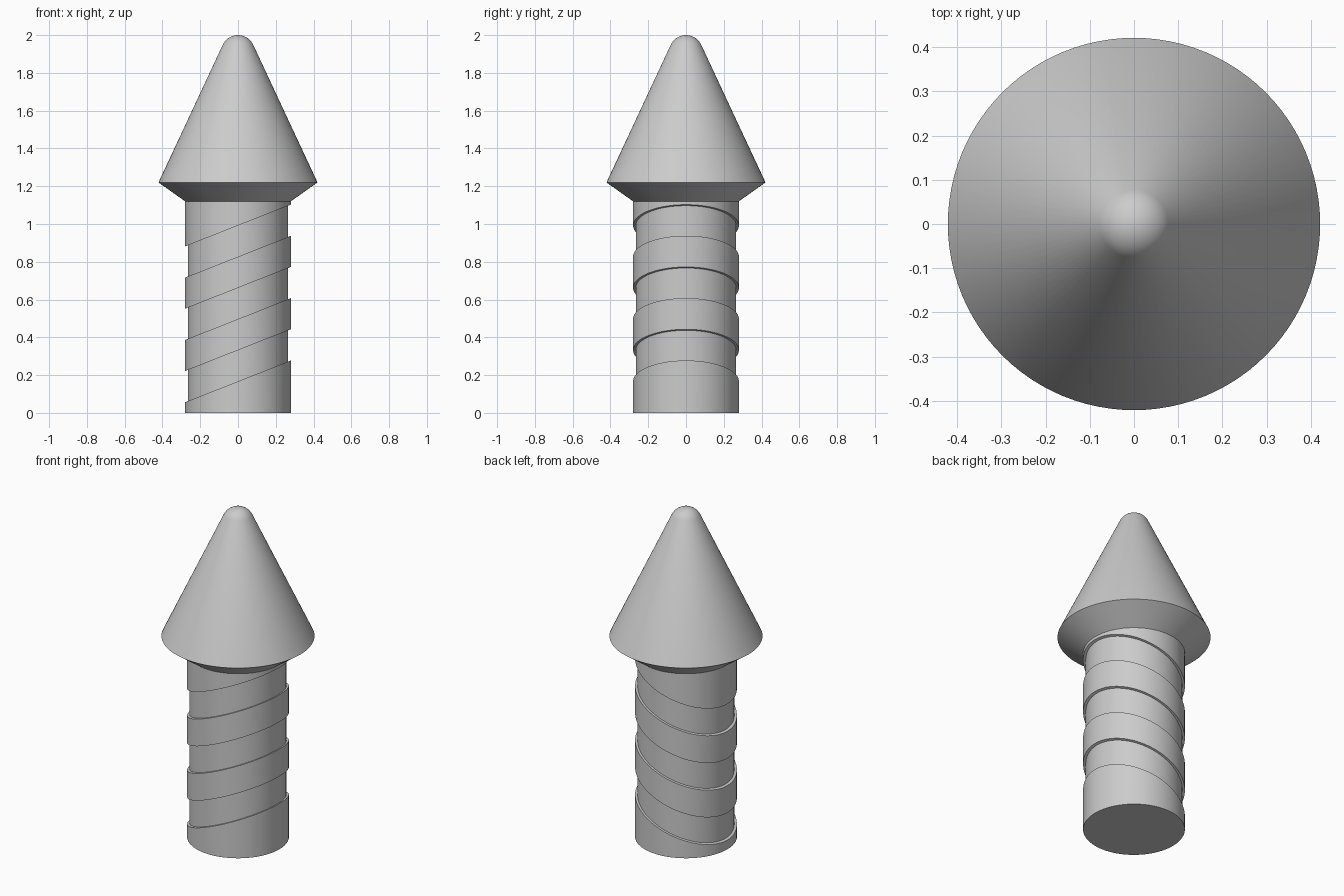
import bpy, bmesh
from math import cos, sin, pi, radians, sqrt

if "Cube" in bpy.data.objects:
    bpy.data.objects.remove(bpy.data.objects["Cube"])

SEG = 96


def loft(name, rings):
    """Closed round solid from rings (radius, height, tilt); radius 0 is a tip."""
    bm = bmesh.new()
    loops = []
    for r, z, tilt in rings:
        if r == 0:
            loops.append([bm.verts.new((0, 0, z))])
            continue
        angles = [2 * pi * i / SEG for i in range(SEG)]
        loops.append([bm.verts.new((r * cos(a), r * sin(a), z + tilt * r * cos(a)))
                      for a in angles])
    for a, b in zip(loops, loops[1:]):
        for i in range(SEG):
            j = (i + 1) % SEG
            if len(b) == 1:
                bm.faces.new((a[i], a[j], b[0]))
            else:
                bm.faces.new((a[i], a[j], b[j], b[i]))
    bm.faces.new(loops[0][::-1])
    if len(loops[-1]) > 1:
        bm.faces.new(loops[-1])
    mesh = bpy.data.meshes.new(name)
    bm.to_mesh(mesh)
    bm.free()
    ob = bpy.data.objects.new(name, mesh)
    bpy.context.collection.objects.link(ob)
    bpy.ops.object.select_all(action='DESELECT')
    ob.select_set(True)
    bpy.context.view_layer.objects.active = ob
    bpy.ops.object.shade_smooth_by_angle(angle=radians(25))
    return ob


# Shaft with three slanted planar grooves
OUTER, INNER, TILT = 0.28, 0.266, 0.395
shaft = [(OUTER, 0, 0)]
for k in range(3):
    low, high = 0.167 + 0.33 * k, 0.332 + 0.33 * k
    shaft += [(OUTER, low, TILT), (INNER, low, TILT),
              (INNER, high, TILT), (OUTER, high, TILT)]
shaft.append((OUTER, 1.12, 0))
loft("grooved_shaft", shaft)

# Flared cone head with a small domed tip
R = 0.09
head = [(OUTER, 1.12, 0), (0.421, 1.22, 0)]
for r in (0.077, 0.066, 0.054, 0.04, 0.026, 0.013, 0):
    head.append((r, 2.0 - R + sqrt(R * R - r * r), 0))
loft("cone_head", head)
